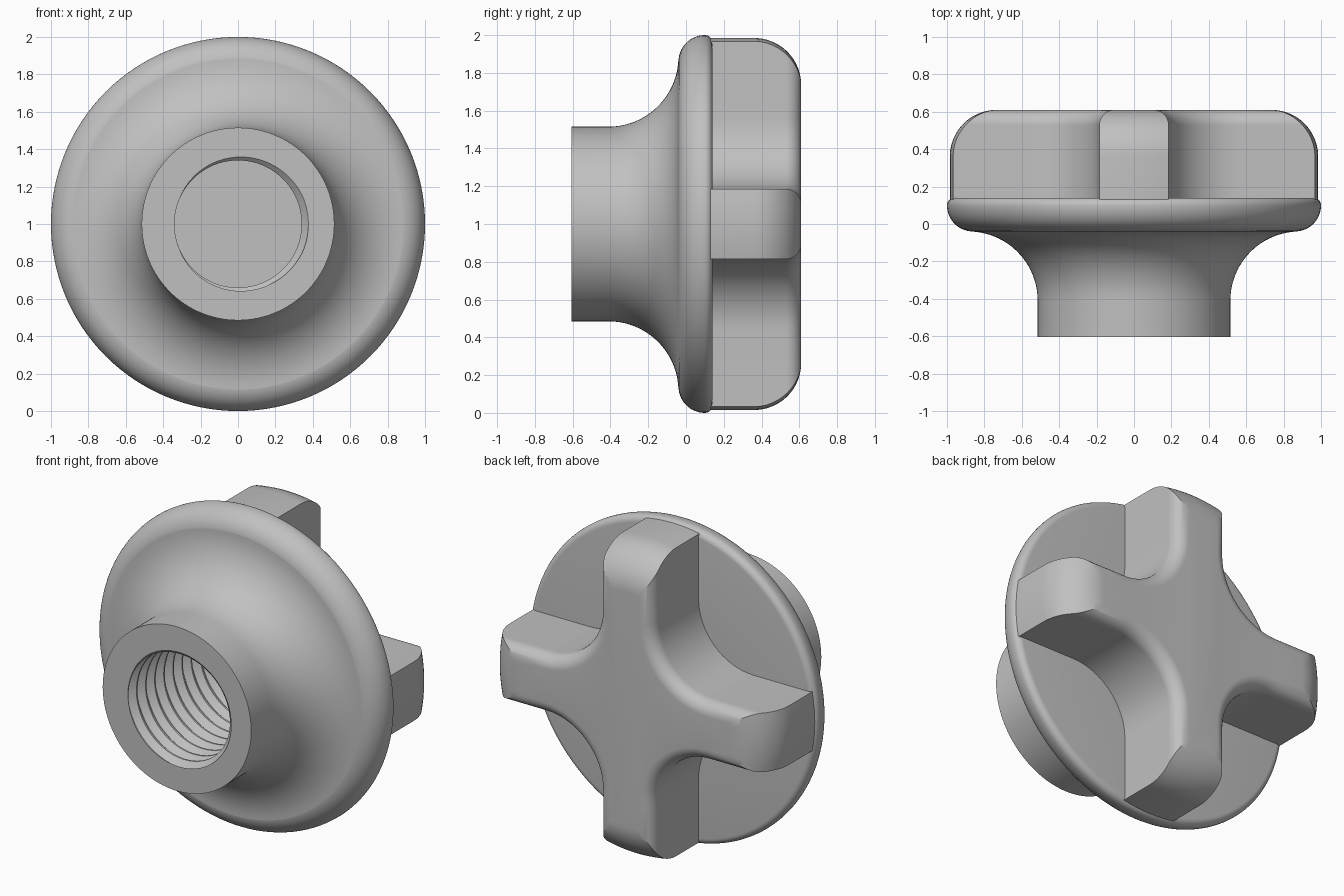
import bpy, bmesh
from math import sin, cos, pi, tau, asin, sqrt

cube = bpy.data.objects.get("Cube")
if cube:
    bpy.data.objects.remove(cube, do_unlink=True)

grey = bpy.data.materials.new("light_grey")
grey.use_nodes = True
colour = (0.53, 0.53, 0.53, 1)
grey.diffuse_color = colour
grey.node_tree.nodes["Principled BSDF"].inputs["Base Color"].default_value = colour

CENTRE_Z = 1.0


def skin_rings(name, rings, cap_last=True):
    """Joins closed rings of points into one smooth surface."""
    bm = bmesh.new()
    loops = [[bm.verts.new(p) for p in ring] for ring in rings]
    count = len(loops[0])
    for a, b in zip(loops, loops[1:]):
        for i in range(count):
            j = (i + 1) % count
            bm.faces.new((a[i], a[j], b[j], b[i]))
    if cap_last:
        bm.faces.new(loops[-1])
    bmesh.ops.remove_doubles(bm, verts=bm.verts, dist=0.0002)
    bmesh.ops.recalc_face_normals(bm, faces=bm.faces)
    mesh = bpy.data.meshes.new(name)
    bm.to_mesh(mesh)
    bm.free()
    mesh.materials.append(grey)
    obj = bpy.data.objects.new(name, mesh)
    bpy.context.collection.objects.link(obj)
    bpy.ops.object.select_all(action='DESELECT')
    obj.select_set(True)
    bpy.context.view_layer.objects.active = obj
    bpy.ops.object.shade_smooth_by_angle(angle=pi / 6)
    return obj


def arc(cx, cy, r, start, end, steps):
    return [(cx + r * cos(start + (end - start) * i / steps),
             cy + r * sin(start + (end - start) * i / steps))
            for i in range(steps + 1)]


# Flange and hub: radius / depth profile from the back face to the hub mouth
SEGMENTS = 128
HUB_Y, FLOOR_Y = -0.605, 0.3
profile = [(0.39, 0.14), (0.96, 0.14)]
profile += arc(0.96, 0.10, 0.04, pi / 2, 0, 6)
profile += arc(0.86, 0.10, 0.14, 0, -pi / 2, 14)
profile += arc(0.885, -0.41, 0.37, pi / 2, pi, 18)
profile += [(0.515, HUB_Y)]

angles = [tau * i / SEGMENTS for i in range(SEGMENTS)]


def point(r, y, a):
    return (r * cos(a), y, CENTRE_Z + r * sin(a))


rings = [[point(r, y, a) for a in angles] for r, y in profile]

# Threaded bore: helical rows, trimmed at the mouth and at the floor
PITCH, MINOR, THREAD = 0.09, 0.34, 0.036


def bore_radius(turns):
    off = abs((turns + 0.5) % 1 - 0.5)
    return MINOR + THREAD * min(1, max(0, (0.44 - off) / 0.38))


def bore_ring(turns):
    ring = []
    for a in angles:
        y = min(FLOOR_Y, max(HUB_Y, HUB_Y + PITCH * (turns - a / tau)))
        ring.append(point(bore_radius((y - HUB_Y) / PITCH + a / tau), y, a))
    return ring


# Close the helix seam by trimming each row against a whole turn
def bore_column(a):
    total = int((FLOOR_Y - HUB_Y) / PITCH) + 2
    return [turn + step for turn in range(total) for step in (-0.06, 0.06, 0.44, 0.56)]


turn_rows = bore_column(0)
helix = [bore_ring(t) for t in turn_rows]

# The helix rows shift by one turn across the seam, so build it as an open sheet
bm = bmesh.new()
sheet = []
for row, t in enumerate(turn_rows):
    last_y = min(FLOOR_Y, max(HUB_Y, HUB_Y + PITCH * (t - 1)))
    last = point(bore_radius((last_y - HUB_Y) / PITCH + 1), last_y, 0)
    sheet.append([bm.verts.new(p) for p in helix[row] + [last]])
for a, b in zip(sheet, sheet[1:]):
    for i in range(SEGMENTS):
        bm.faces.new((a[i], b[i], b[i + 1], a[i + 1]))
bmesh.ops.remove_doubles(bm, verts=bm.verts, dist=0.0002)
bmesh.ops.dissolve_degenerate(bm, edges=bm.edges, dist=0.0001)
bmesh.ops.recalc_face_normals(bm, faces=bm.faces)
# Thread faces look towards the bore axis
inward = sum(f.normal.x * f.calc_center_median().x
             + f.normal.z * (f.calc_center_median().z - CENTRE_Z) for f in bm.faces)
if inward > 0:
    bmesh.ops.reverse_faces(bm, faces=bm.faces)
mesh = bpy.data.meshes.new("threaded_bore")
bm.to_mesh(mesh)
bm.free()
mesh.materials.append(grey)
bore = bpy.data.objects.new("threaded_bore", mesh)
bpy.context.collection.objects.link(bore)
bpy.ops.object.select_all(action='DESELECT')
bore.select_set(True)
bpy.context.view_layer.objects.active = bore
bpy.ops.object.shade_smooth_by_angle(angle=pi / 9)

# Hub mouth meets the first thread
rings.append([point(bore_radius(a / tau), HUB_Y, a) for a in angles])
skin_rings("flange_and_hub", rings, cap_last=False)

# Bore floor, facing the mouth
bpy.ops.mesh.primitive_circle_add(vertices=64, radius=MINOR + THREAD, fill_type='NGON',
                                  location=(0, FLOOR_Y - 0.002, CENTRE_Z),
                                  rotation=(pi / 2, 0, 0))
bpy.context.object.name = "bore_floor"
bpy.context.object.data.materials.append(grey)

# Four-armed grip: the outline is inset at each level to round its edges
HALF, FILLET, REACH, TOP = 0.185, 0.38, 0.985, 0.61
SIDE_ROUND, END_ROUND = 0.08, 0.25


def inset(y, r):
    d = max(0, y - (TOP - r))
    return r - sqrt(max(0, r * r - d * d))


def grip_outline(y):
    half = HALF - inset(y, SIDE_ROUND)
    reach = REACH - inset(y, END_ROUND)
    corner = HALF + FILLET
    tip = asin(half / reach)
    quarter = arc(0, 0, reach, -tip, tip, 8)
    quarter += arc(corner, corner, corner - half, 1.5 * pi, pi, 16)
    ring = []
    for k in range(4):
        c, s = cos(k * pi / 2), sin(k * pi / 2)
        ring += [(x * c - z * s, y, CENTRE_Z + x * s + z * c) for x, z in quarter]
    return ring


levels = [0.13, TOP - END_ROUND]
levels += [TOP - END_ROUND + END_ROUND * sin(i * pi / 24) for i in range(1, 7)]
levels += [TOP - SIDE_ROUND + SIDE_ROUND * sin(i * pi / 20) for i in range(0, 11)]
skin_rings("cross_grip", [grip_outline(y) for y in sorted(levels)])
